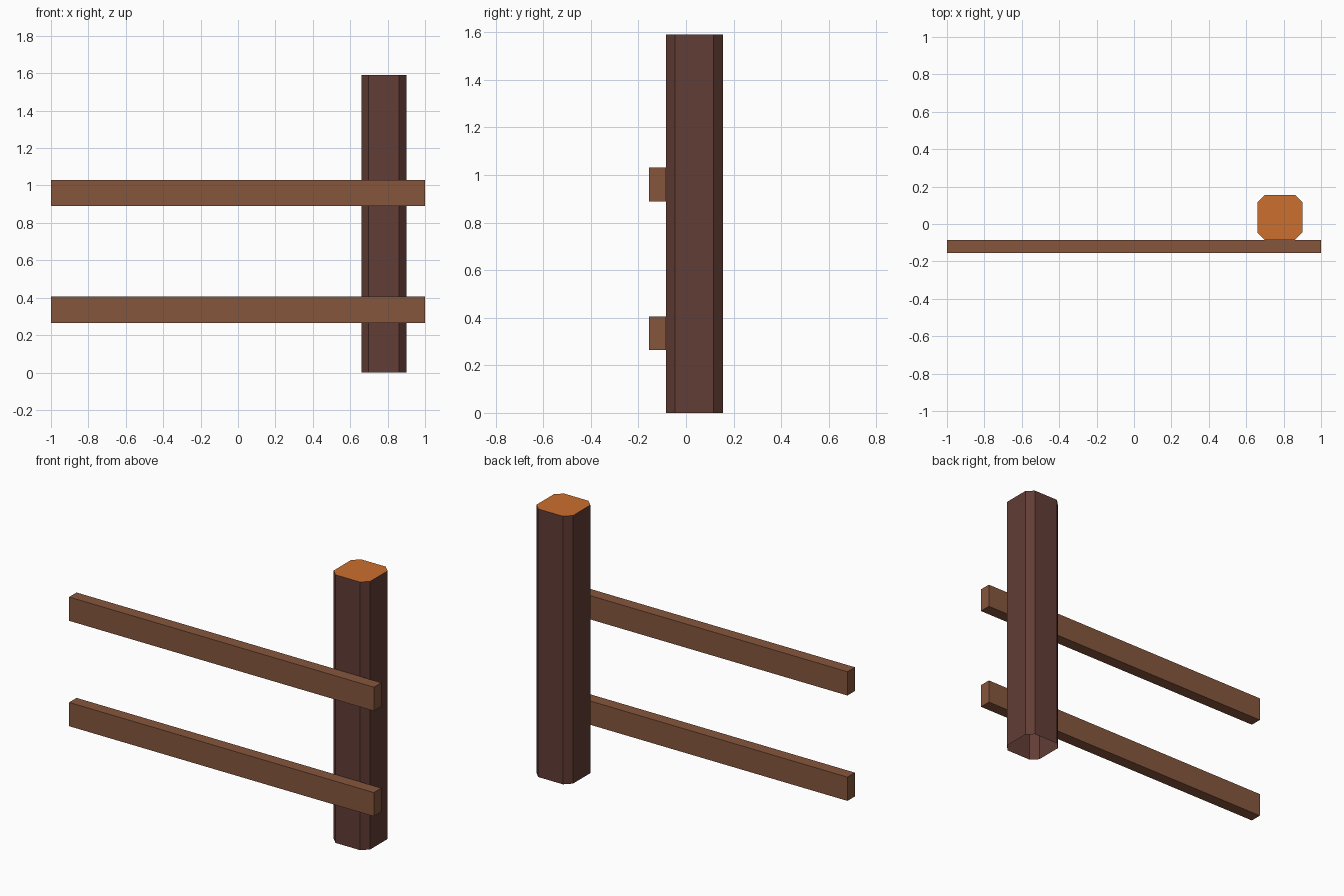
import bpy, bmesh

if "Cube" in bpy.data.objects:
    bpy.data.objects.remove(bpy.data.objects["Cube"])


def material(name, srgb):
    m = bpy.data.materials.new(name)
    lin = [((c / 255 + 0.055) / 1.055) ** 2.4 for c in srgb]
    m.diffuse_color = (*lin, 1)
    m.use_nodes = True
    m.node_tree.nodes["Principled BSDF"].inputs["Base Color"].default_value = m.diffuse_color
    return m


bark = material("dark bark", (98, 61, 54))
cut_wood = material("orange cut wood", (204, 110, 46))
rail_wood = material("brown rail wood", (134, 86, 61))


def make_object(name, bm, mats):
    mesh = bpy.data.meshes.new(name)
    bm.to_mesh(mesh)
    bm.free()
    for m in mats:
        mesh.materials.append(m)
    ob = bpy.data.objects.new(name, mesh)
    bpy.context.collection.objects.link(ob)
    return ob


# Post: square with chamfered corners, cut wood on top, open underneath
x0, x1, y0, y1, height, c = 0.66, 0.90, -0.085, 0.155, 1.59, 0.039
outline = [(x0 + c, y0), (x1 - c, y0), (x1, y0 + c), (x1, y1 - c),
           (x1 - c, y1), (x0 + c, y1), (x0, y1 - c), (x0, y0 + c)]
bm = bmesh.new()
low = [bm.verts.new((x, y, 0)) for x, y in outline]
high = [bm.verts.new((x, y, height)) for x, y in outline]
for i in range(8):
    j = (i + 1) % 8
    bm.faces.new((low[i], low[j], high[j], high[i]))
bm.faces.new(high).material_index = 1
make_object("post", bm, [bark, cut_wood])

# Two horizontal rails fixed to the front of the post
for name, z in (("lower_rail", 0.335), ("upper_rail", 0.96)):
    bm = bmesh.new()
    bmesh.ops.create_cube(bm, size=1)
    bmesh.ops.scale(bm, vec=(2, 0.07, 0.141), verts=bm.verts)
    bmesh.ops.translate(bm, vec=(0, -0.12, z), verts=bm.verts)
    make_object(name, bm, [rail_wood])
